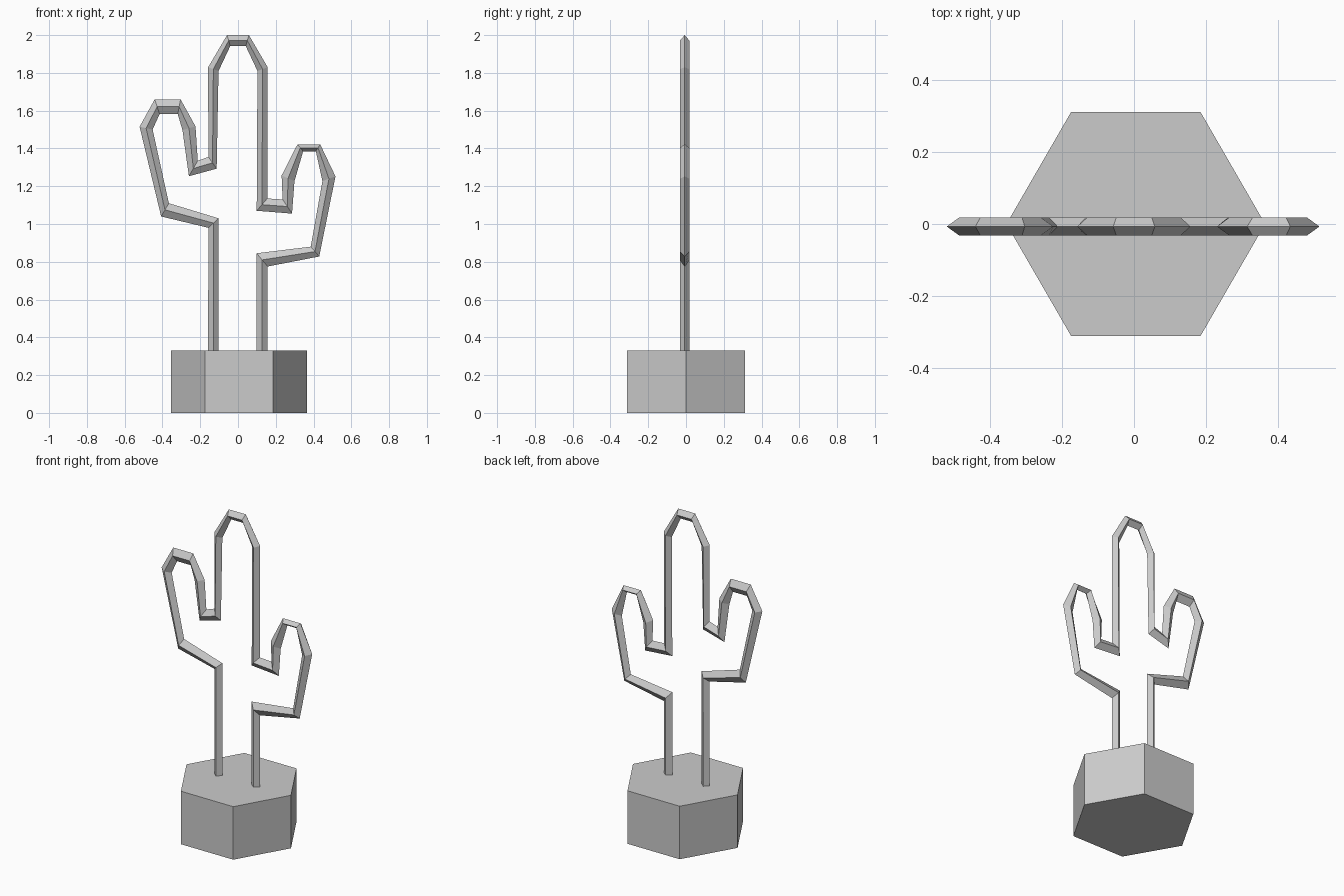
import bpy, bmesh
from math import pi
from mathutils import Matrix

if "Cube" in bpy.data.objects:
    bpy.data.objects.remove(bpy.data.objects["Cube"])


def make_object(name, bm):
    bmesh.ops.recalc_face_normals(bm, faces=bm.faces[:])
    mesh = bpy.data.meshes.new(name)
    bm.to_mesh(mesh)
    bm.free()
    obj = bpy.data.objects.new(name, mesh)
    bpy.context.collection.objects.link(obj)
    return obj


# Hexagonal pot
bm = bmesh.new()
bmesh.ops.create_cone(bm, cap_ends=True, segments=6, radius1=0.36, radius2=0.36,
                      depth=0.33, matrix=Matrix.Translation((0.005, 0, 0.165))
                      @ Matrix.Rotation(pi / 6 * 3, 4, 'Z'))
# put corners on the x axis
if max(abs(v.co.y) for v in bm.verts) > 0.34:
    bmesh.ops.rotate(bm, verts=bm.verts[:], cent=(0.005, 0, 0),
                     matrix=Matrix.Rotation(pi / 6, 3, 'Z'))
make_object("pot", bm)

# Cactus outline: (outer x, z), (inner x, z) of the bent bar, left foot to right foot
outline = [
    ((-.158, .32), (-.103, .32)), ((-.157, .98), (-.103, 1.03)),
    ((-.407, 1.04), (-.366, 1.11)), ((-.521, 1.515), (-.452, 1.50)),
    ((-.441, 1.66), (-.415, 1.582)), ((-.304, 1.66), (-.319, 1.582)),
    ((-.225, 1.517), (-.294, 1.497)), ((-.213, 1.335), (-.26, 1.253)),
    ((-.157, 1.355), (-.113, 1.293)),
    ((-.158, 1.83), (-.103, 1.81)), ((-.058, 2.0), (-.041, 1.942)),
    ((.058, 2.0), (.041, 1.942)), ((.157, 1.83), (.103, 1.81)),
    ((.155, 1.135), (.099, 1.07)), ((.236, 1.13), (.286, 1.055)),
    ((.231, 1.257), (.299, 1.227)), ((.315, 1.422), (.345, 1.385)),
    ((.435, 1.422), (.412, 1.385)), ((.516, 1.252), (.447, 1.227)),
    ((.43, .828), (.385, .88)), ((.157, .775), (.099, .845)),
    ((.157, .32), (.099, .32)),
]

# Four-sided diamond bar following the outline
bm = bmesh.new()
yc, half = -0.007, 0.025
rings = []
for (ox, oz), (ix, iz) in outline:
    mx, mz = (ox + ix) / 2, (oz + iz) / 2
    rings.append([bm.verts.new(p) for p in (
        (ox, yc, oz), (mx, yc - half, mz), (ix, yc, iz), (mx, yc + half, mz))])
for a, b in zip(rings, rings[1:]):
    for i in range(4):
        j = (i + 1) % 4
        bm.faces.new((a[i], a[j], b[j], b[i]))
bm.faces.new(rings[0])
bm.faces.new(rings[-1])
make_object("cactus_outline", bm)
